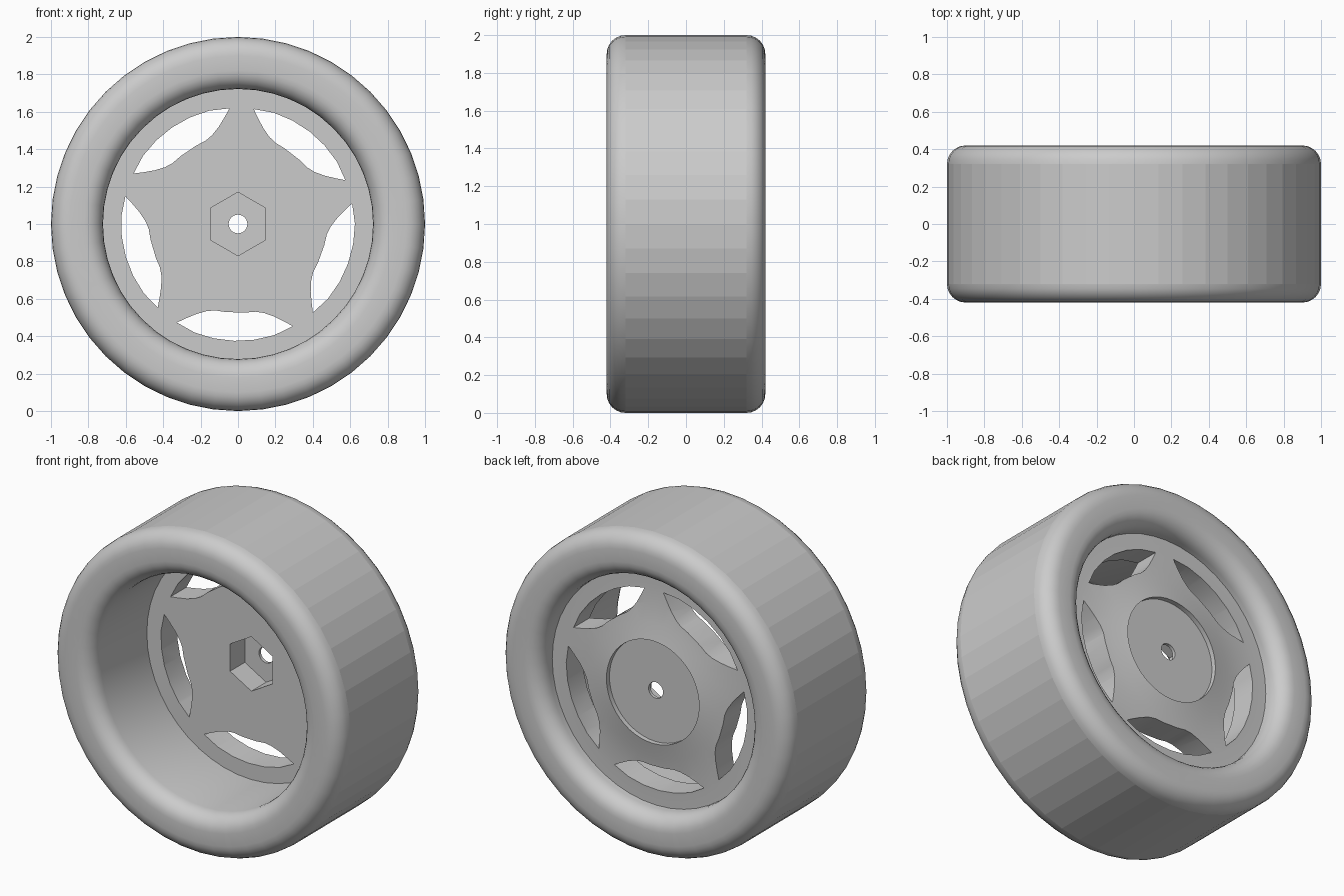
import bpy
import bmesh
from math import sin, cos, pi, radians
from mathutils import Vector

cube = bpy.data.objects.get("Cube")
if cube:
    bpy.data.objects.remove(cube, do_unlink=True)

AXLE = Vector((0, 0, 1))
SEGMENTS = 48
HALF_WIDTH = 0.42

grey = bpy.data.materials.new("plain grey")
grey.use_nodes = True
colour = (0.6, 0.6, 0.6, 1)
grey.diffuse_color = colour
grey.node_tree.nodes["Principled BSDF"].inputs["Base Color"].default_value = colour


def make_object(name, bm):
    bmesh.ops.recalc_face_normals(bm, faces=bm.faces)
    mesh = bpy.data.meshes.new(name)
    bm.to_mesh(mesh)
    bm.free()
    mesh.materials.append(grey)
    obj = bpy.data.objects.new(name, mesh)
    bpy.context.collection.objects.link(obj)
    return obj


def lathe(name, profile, closed):
    """Spin a (radius, y) profile around the axle."""
    bm = bmesh.new()
    verts = [bm.verts.new((r, y, 1)) for r, y in profile]
    for a, b in zip(verts, verts[1:]):
        bm.edges.new((a, b))
    if closed:
        bm.edges.new((verts[-1], verts[0]))
    bmesh.ops.spin(bm, geom=bm.verts[:] + bm.edges[:], cent=AXLE, axis=(0, 1, 0),
                   angle=2 * pi, steps=SEGMENTS, use_merge=True)
    bmesh.ops.remove_doubles(bm, verts=bm.verts, dist=0.0005)
    return make_object(name, bm)


def prism(bm, outline, y0, y1):
    """Extrude an outline of (degrees, radius) points along the axle."""
    points = [(r * cos(radians(a)), y0, 1 + r * sin(radians(a))) for a, r in outline]
    face = bm.faces.new([bm.verts.new(p) for p in points])
    moved = bmesh.ops.extrude_face_region(bm, geom=[face])["geom"]
    bmesh.ops.translate(bm, vec=(0, y1 - y0, 0),
                        verts=[v for v in moved if isinstance(v, bmesh.types.BMVert)])


def cut(target, name, bm):
    cutter = make_object(name, bm)
    cutter.hide_render = True
    mod = target.modifiers.new(name, "BOOLEAN")
    mod.operation = "DIFFERENCE"
    mod.solver = "EXACT"
    mod.object = cutter
    bpy.context.view_layer.objects.active = target
    bpy.ops.object.modifier_apply(modifier=mod.name)
    bpy.data.objects.remove(cutter, do_unlink=True)


def smooth(obj, degrees):
    bpy.ops.object.select_all(action="DESELECT")
    obj.select_set(True)
    bpy.context.view_layer.objects.active = obj
    bpy.ops.object.shade_smooth_by_angle(angle=radians(degrees))


# Tyre: rounded rectangular section, with the barrel as its inner wall
INNER, FILLET = 0.722, 0.1
section = []
for r, y, start in ((1 - FILLET, HALF_WIDTH - FILLET, 0),
                    (INNER + FILLET, HALF_WIDTH - FILLET, 90),
                    (INNER + FILLET, FILLET - HALF_WIDTH, 180),
                    (1 - FILLET, FILLET - HALF_WIDTH, 270)):
    for i in range(7):
        a = radians(start + i * 15)
        section.append((r + FILLET * cos(a), y + FILLET * sin(a)))
tyre = lathe("tyre", section, True)
smooth(tyre, 30)

# Flat facets across the tread
for face in tyre.data.polygons:
    if abs(face.center.y) < 0.01 and (face.center - AXLE).length > 0.9:
        face.use_smooth = False

# Wheel disc: flat front, gently raised back with a recessed hub
disc = lathe("wheel_disc", [(0, 0.132), (0.73, 0.132), (0.73, 0.288), (0.64, 0.288),
                            (0.53, 0.294), (0.42, 0.308), (0.32, 0.328),
                            (0.32, 0.298), (0, 0.298)], False)

# Five star-shaped windows
half = [(30, 0.62), (27, 0.575), (23, 0.53), (18, 0.495), (13, 0.478), (6, 0.475)]
inner_edge = half + [(-a, r) for a, r in reversed(half)]
outer_edge = [(a, 0.625) for a in (-20, -10, 0, 10, 20)]
windows = bmesh.new()
for k in range(5):
    turn = -91.8 + 72 * k
    prism(windows, [(a + turn, r) for a, r in inner_edge + outer_edge], 0.05, 0.5)
cut(disc, "window_cutter", windows)

# Hexagonal nut pocket at the front and the axle hole
pocket = bmesh.new()
prism(pocket, [(30 + 60 * i, 0.17) for i in range(6)], 0.05, 0.278)
cut(disc, "pocket_cutter", pocket)
hole = bmesh.new()
prism(hole, [(15 * i, 0.05) for i in range(24)], 0.05, 0.5)
cut(disc, "hole_cutter", hole)
smooth(disc, 20)
